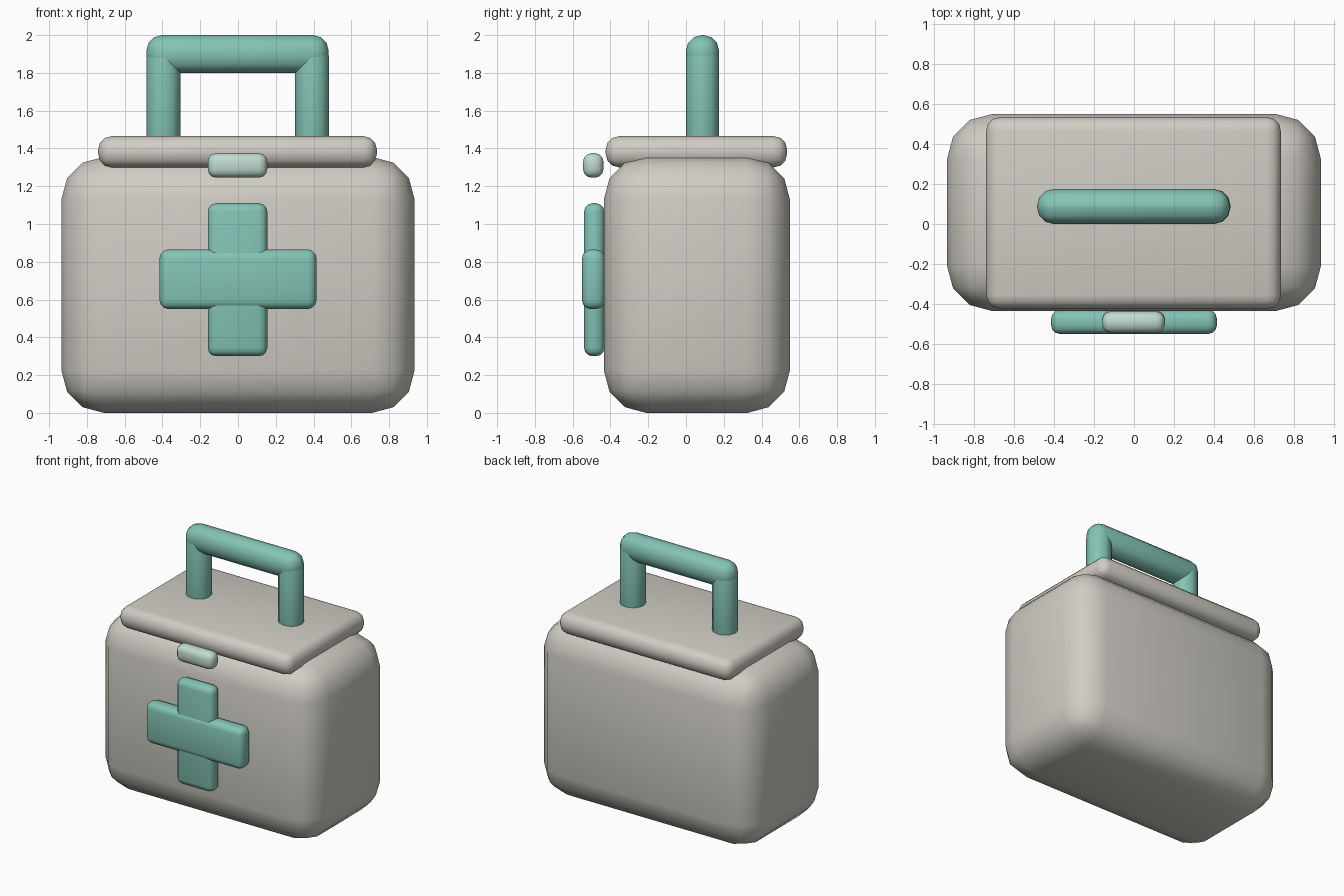
import bpy
import bmesh
from mathutils import Vector

old = bpy.data.objects.get("Cube")
if old:
    bpy.data.objects.remove(old, do_unlink=True)


def material(name, rgb):
    mat = bpy.data.materials.new(name)
    mat.use_nodes = True
    colour = (*rgb, 1)
    mat.diffuse_color = colour
    mat.node_tree.nodes["Principled BSDF"].inputs["Base Color"].default_value = colour
    return mat


warm_grey = material("warm_grey", (0.63, 0.61, 0.55))
teal = material("teal", (0.23, 0.55, 0.46))
pale_mint = material("pale_mint", (0.52, 0.70, 0.62))


def soft_box(name, low, high, radius, mat, segments=3):
    """Box between two corners with rounded edges and smooth shading."""
    low, high = Vector(low), Vector(high)
    size, centre = high - low, (low + high) / 2
    bm = bmesh.new()
    bmesh.ops.create_cube(bm, size=1)
    bmesh.ops.scale(bm, vec=size, verts=bm.verts)
    bmesh.ops.bevel(bm, geom=bm.edges[:], offset=radius, segments=segments,
                    profile=0.5, affect='EDGES', clamp_overlap=True)
    for face in bm.faces:
        face.smooth = True
    mesh = bpy.data.meshes.new(name)
    bm.to_mesh(mesh)
    bm.free()
    mesh.materials.append(mat)
    obj = bpy.data.objects.new(name, mesh)
    obj.location = centre
    bpy.context.collection.objects.link(obj)
    return obj


# Case body and lid
soft_box("case_body", (-0.935, -0.435, 0), (0.935, 0.55, 1.355), 0.225, warm_grey)
soft_box("lid", (-0.74, -0.425, 1.3), (0.735, 0.535, 1.465), 0.07, warm_grey)

# Clasp in front of the lid
soft_box("clasp", (-0.16, -0.545, 1.245), (0.155, -0.437, 1.375), 0.045, pale_mint)

# Raised cross on the front
soft_box("cross_upright", (-0.16, -0.54, 0.3), (0.155, -0.432, 1.11), 0.045, teal)
soft_box("cross_bar", (-0.415, -0.55, 0.55), (0.415, -0.43, 0.865), 0.045, teal)

# Carrying handle
soft_box("handle_grip", (-0.485, 0, 1.8), (0.48, 0.175, 2), 0.083, teal)
for side, x in (("left", 0.393), ("right", -0.395)):
    soft_box("handle_post_" + side, (x - 0.09, 0, 1.3), (x + 0.09, 0.175, 1.965),
             0.083, teal)
